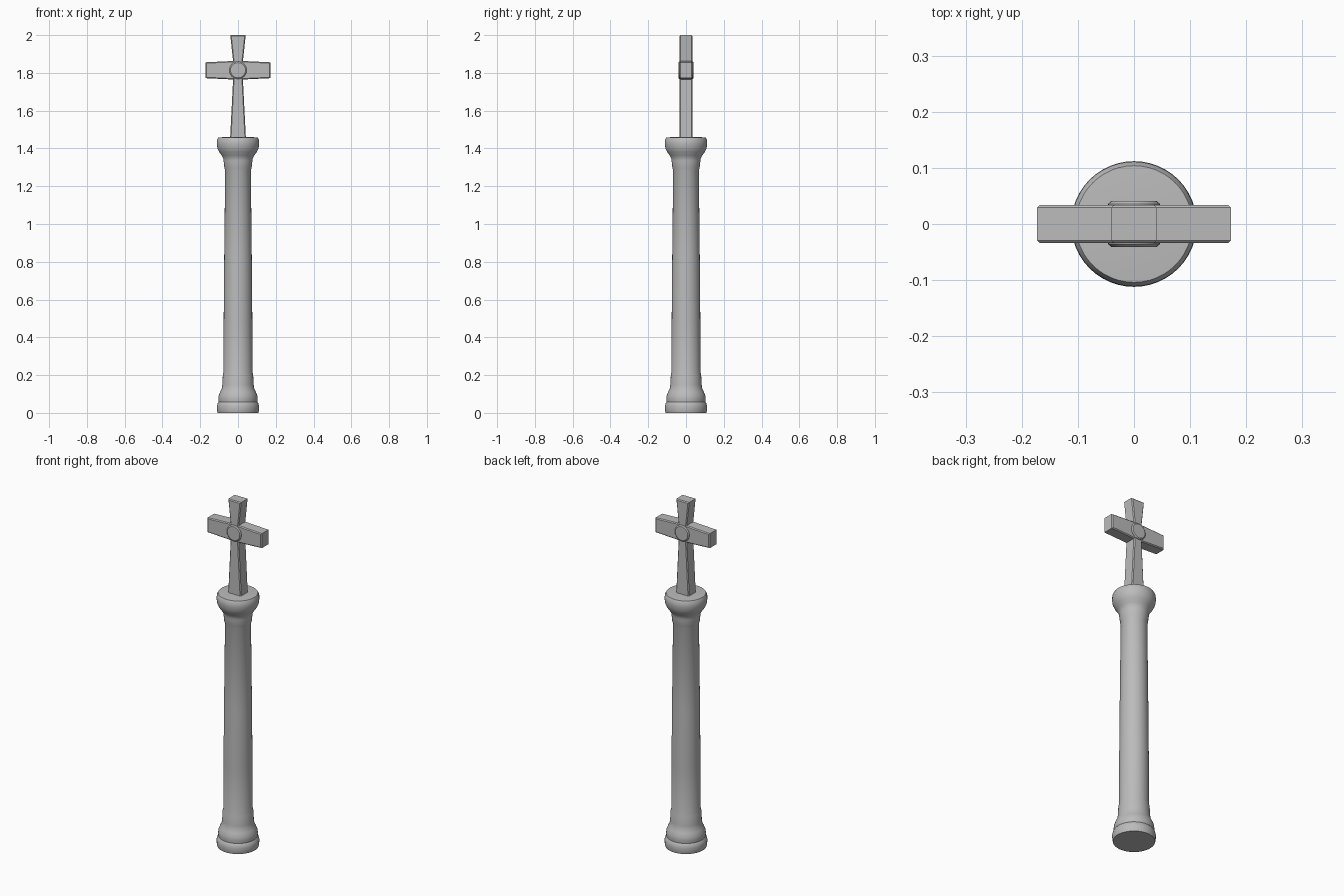
import bpy, bmesh, math

if "Cube" in bpy.data.objects:
    bpy.data.objects.remove(bpy.data.objects["Cube"])

stone = bpy.data.materials.new("grey stone")
stone.diffuse_color = (0.5, 0.5, 0.5, 1)
stone.use_nodes = True
stone.node_tree.nodes["Principled BSDF"].inputs["Base Color"].default_value = stone.diffuse_color


def finish(bm, name, angle=35):
    bmesh.ops.recalc_face_normals(bm, faces=bm.faces)
    me = bpy.data.meshes.new(name)
    bm.to_mesh(me)
    bm.free()
    me.materials.append(stone)
    ob = bpy.data.objects.new(name, me)
    bpy.context.collection.objects.link(ob)
    bpy.ops.object.select_all(action='DESELECT')
    ob.select_set(True)
    bpy.context.view_layer.objects.active = ob
    bpy.ops.object.shade_smooth_by_angle(angle=math.radians(angle))
    return ob


def lathe(name, profile, axis='z', centre=0.0, sides=48, angle=35):
    """Closed turned solid from (radius, position) pairs."""
    bm = bmesh.new()
    rings = []
    for r, h in profile:
        ring = []
        for i in range(sides):
            a = 2 * math.pi * i / sides
            u, v = r * math.cos(a), r * math.sin(a)
            ring.append(bm.verts.new((u, v, h) if axis == 'z' else (u, h, v + centre)))
        rings.append(ring)
    for a, b in zip(rings, rings[1:]):
        for i in range(sides):
            j = (i + 1) % sides
            bm.faces.new((a[i], a[j], b[j], b[i]))
    bm.faces.new(rings[0])
    bm.faces.new(rings[-1])
    return finish(bm, name, angle)


# Column: moulded base, tapering shaft, flared capital
lathe("column", [
    (0.108, 0), (0.111, 0.012), (0.112, 0.035), (0.108, 0.05), (0.102, 0.058),
    (0.104, 0.075), (0.102, 0.092), (0.094, 0.112), (0.086, 0.128), (0.083, 0.15),
    (0.080, 0.205), (0.077, 0.215), (0.076, 0.47), (0.073, 0.82), (0.068, 1.285),
    (0.072, 1.295), (0.074, 1.32), (0.077, 1.335), (0.077, 1.345), (0.086, 1.362),
    (0.100, 1.382), (0.109, 1.402), (0.112, 1.425), (0.111, 1.445), (0.104, 1.458),
    (0.060, 1.461)])

# Cross: one flared outline, extruded and chamfered front and back
zc, t = 1.814, 0.034
half = [(0.041, 2.0), (0.026, zc + 0.049), (0.173, zc + 0.042),
        (0.173, zc - 0.042), (0.026, zc - 0.049), (0.042, 1.45)]
outline = half + [(-x, z) for x, z in reversed(half)]
bm = bmesh.new()
front = [bm.verts.new((x, -t, z)) for x, z in outline]
back = [bm.verts.new((x, t, z)) for x, z in outline]
bm.faces.new(front)
bm.faces.new(back[::-1])
n = len(outline)
for i in range(n):
    j = (i + 1) % n
    bm.faces.new((front[i], back[i], back[j], front[j]))
bmesh.ops.recalc_face_normals(bm, faces=bm.faces)
rim = [e for e in bm.edges if abs(e.verts[0].co.y - e.verts[1].co.y) < 1e-5]
bmesh.ops.bevel(bm, geom=rim, offset=0.005, segments=1, affect='EDGES')
finish(bm, "cross", 20)

# Round boss through the crossing, standing proud on both faces
lathe("cross_boss", [(0.040, -0.041), (0.046, -0.036), (0.046, 0.036), (0.040, 0.041)],
      axis='y', centre=zc, sides=32, angle=30)
